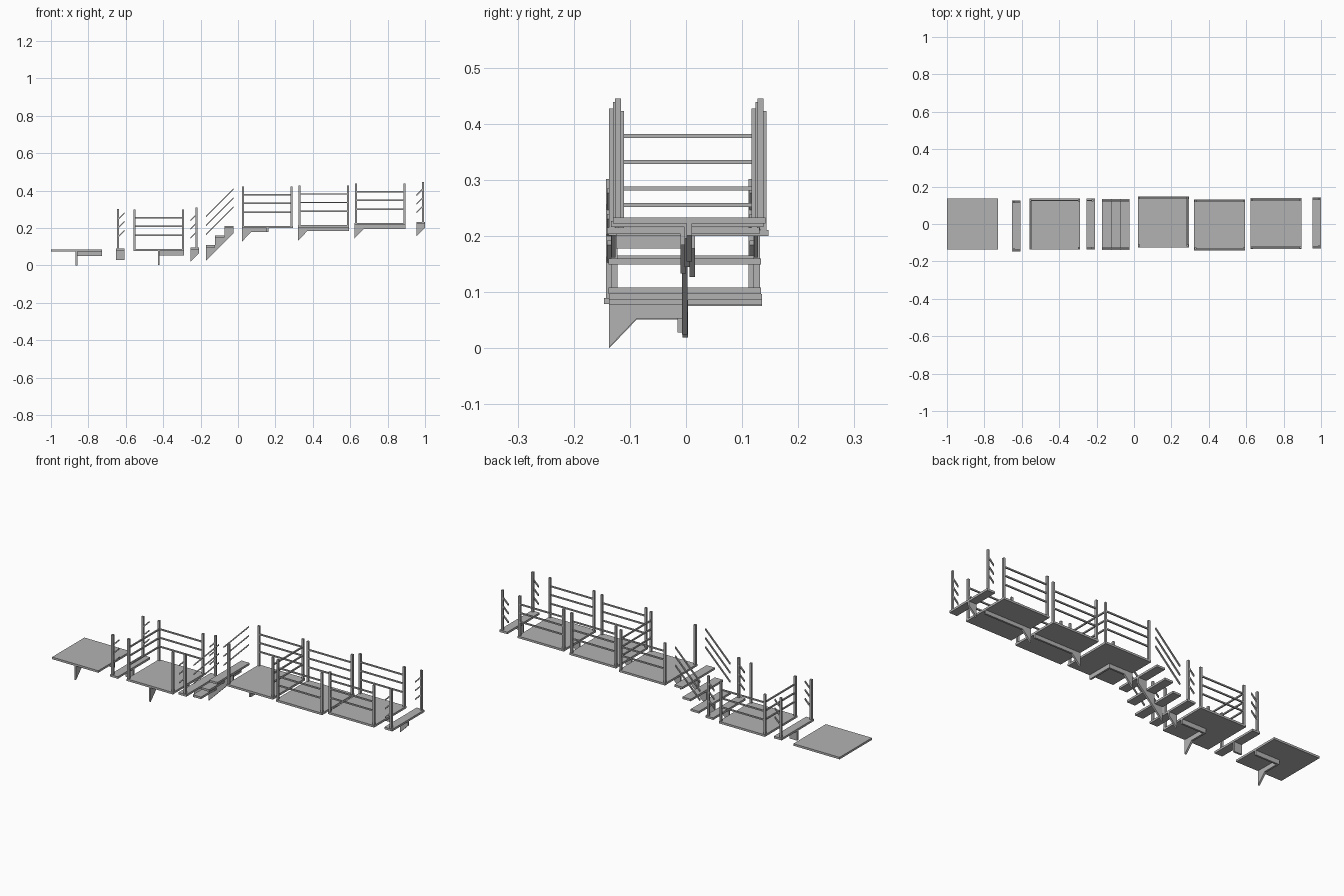
import bpy
import bmesh
from mathutils import Vector

default_cube = bpy.data.objects.get("Cube")
if default_cube:
    bpy.data.objects.remove(default_cube, do_unlink=True)

grey = bpy.data.materials.new("plain grey")
grey.use_nodes = True
grey.diffuse_color = (0.45, 0.45, 0.45, 1)
grey.node_tree.nodes["Principled BSDF"].inputs["Base Color"].default_value = (0.45, 0.45, 0.45, 1)

HALF = 0.136      # half width of every deck
INSET = 0.009     # post centre to deck edge
THICK = 0.011     # deck thickness
POST = 0.011      # post width
RAIL = 0.007      # rail width
BEAM = 0.01       # support beam width
POST_H = 0.212    # post height above the deck
RAIL_H = (0.074, 0.121, 0.167)


def finish(bm, name):
    bmesh.ops.recalc_face_normals(bm, faces=bm.faces)
    mesh = bpy.data.meshes.new(name)
    bm.to_mesh(mesh)
    bm.free()
    mesh.materials.append(grey)
    obj = bpy.data.objects.new(name, mesh)
    bpy.context.collection.objects.link(obj)
    return obj


def box(name, x0, x1, y0, y1, z0, z1):
    bm = bmesh.new()
    bmesh.ops.create_cube(bm, size=1)
    for v in bm.verts:
        v.co = ((x0 + x1) / 2 + v.co.x * (x1 - x0),
                (y0 + y1) / 2 + v.co.y * (y1 - y0),
                (z0 + z1) / 2 + v.co.z * (z1 - z0))
    return finish(bm, name)


def plate(name, outline, centre, axis, width=BEAM):
    """Extrude an outline of (run, height) points; it runs along x or y."""
    bm = bmesh.new()
    place = (lambda u, z: (u, centre - width / 2, z)) if axis == "x" else \
            (lambda u, z: (centre - width / 2, u, z))
    face = bm.faces.new([bm.verts.new(place(u, z)) for u, z in outline])
    new = bmesh.ops.extrude_face_region(bm, geom=[face])["geom"]
    shift = Vector((0, width, 0)) if axis == "x" else Vector((width, 0, 0))
    bmesh.ops.translate(bm, vec=shift, verts=[v for v in new if isinstance(v, bmesh.types.BMVert)])
    return finish(bm, name)


def beam(name, start, end, top, centre, axis, depth=0.024):
    """Support beam with a bracket hanging below its starting end."""
    plate(name, [(start, top), (end, top), (end, top - depth),
                 (start + 0.049, top - depth), (start, top - depth - 0.051)], centre, axis)


def sloped_rail(name, x0, x1, z0, y):
    r = RAIL * 0.6
    rise = x1 - x0
    plate(name, [(x0, z0 - r), (x1, z0 + rise - r), (x1, z0 + rise + r), (x0, z0 + r)], y, "x", RAIL)


def post(name, x, y, z):
    h = POST / 2
    box(name, x - h, x + h, y - h, y + h, z, z + POST_H)


def railing(name, x0, x1, y0, y1, z):
    h = RAIL / 2
    for height in RAIL_H:
        box(name, x0 - h, x1 + h, y0 - h, y1 + h, z + height - h, z + height + h)


def deck(name, cx, cy, top, rails):
    """Square deck with corner posts and rails on the listed sides."""
    box(name + "_deck", cx - HALF, cx + HALF, cy - HALF, cy + HALF, top - THICK, top)
    if not rails:
        return
    r = HALF - INSET
    for sx in (-1, 1):
        for sy in (-1, 1):
            post(name + "_post", cx + sx * (r + 0.003), cy + sy * r, top)
    sides = {"back": (-r, r, r, r), "front": (-r, r, -r, -r),
             "left_end": (-r, -r, -r, r), "right_end": (r, r, -r, r)}
    for side in rails:
        a, b, c, d = sides[side]
        railing(name + "_" + side + "_rail", cx + a, cx + b, cy + c, cy + d, top)


# Plain corner deck and railed lower corner deck
for name, cx, cy, top, rails in (("plain_corner", -0.864, -0.001, 0.086, ()),
                                 ("lower_corner", -0.424, -0.001, 0.088, ("back", "left_end"))):
    deck(name, cx, cy, top, rails)
    under = top - THICK
    beam(name + "_front_beam", cy - HALF, cy + BEAM / 2, under, cx, "y")
    box(name + "_side_beam", cx, cx + HALF, cy - BEAM / 2, cy + BEAM / 2, under - 0.024, under)

# Upper corner deck
deck("upper_corner", 0.157, 0.011, 0.211, ("back", "right_end"))
beam("upper_corner_side_beam", 0.021, 0.157 + BEAM / 2, 0.2, 0.011, "x", 0.022)
box("upper_corner_front_beam", 0.157 - BEAM / 2, 0.157 + BEAM / 2,
    0.011 - HALF, 0.011, 0.178, 0.2)

# Straight decks
for name, cx, cy, top in (("first_straight", 0.458, -0.005, 0.215),
                          ("second_straight", 0.76, 0.002, 0.227)):
    deck(name, cx, cy, top, ("back", "front"))
    beam(name + "_beam", cx - HALF, cx + HALF, top - THICK, cy, "x", 0.02)

# Narrow landing at the foot of the stairs
X, Y, TOP = -0.652, -0.01, 0.09
box("foot_landing_tread", X, X + 0.046, Y - HALF, Y + HALF, TOP - THICK, TOP)
box("foot_landing_support", X, X + 0.044, Y - BEAM / 2, Y + BEAM / 2, 0.028, TOP - THICK)
for side in (-1, 1):
    y = Y + side * (HALF - INSET)
    post("foot_landing_post", X + 0.01, y, TOP)
    for height in RAIL_H:
        sloped_rail("foot_landing_rail", X + 0.012, X + 0.046, TOP + height - 0.01, y)

# Narrow landings at the head of the stairs
for name, x, cy, top in (("head_landing", -0.255, -0.001, 0.097),
                         ("end_landing", 0.954, 0.006, 0.233)):
    box(name + "_tread", x, x + 0.046, cy - HALF, cy + HALF, top - THICK, top)
    plate(name + "_bracket", [(x, top - THICK), (x + 0.046, top - THICK),
                              (x + 0.046, top - 0.032), (x, top - 0.078)], cy, "x")
    for side in (-1, 1):
        y = cy + side * (HALF - INSET)
        post(name + "_post", x + 0.034, y, top)
        for height in RAIL_H:
            sloped_rail(name + "_rail", x, x + 0.032, top + height - 0.025, y)

# Stair flight with three treads, a stepped stringer and handrails
X, Y, RUN, RISE, TOP = -0.17, -0.002, 0.0483, 0.052, 0.108
outline = [(X, 0.025)]
for i in range(3):
    x, top = X + i * RUN, TOP + i * RISE
    box("stair_tread", x, x + RUN, Y - HALF, Y + HALF, top - THICK, top)
    outline += [(x, top - THICK), (x + RUN, top - THICK)]
outline.append((X + 3 * RUN, 0.17))
plate("stair_stringer", outline, Y, "x")
for side in (-1, 1):
    for height in (0.166, 0.214, 0.262):
        sloped_rail("stair_handrail", X, X + 3 * RUN, height, Y + side * (HALF - INSET))
